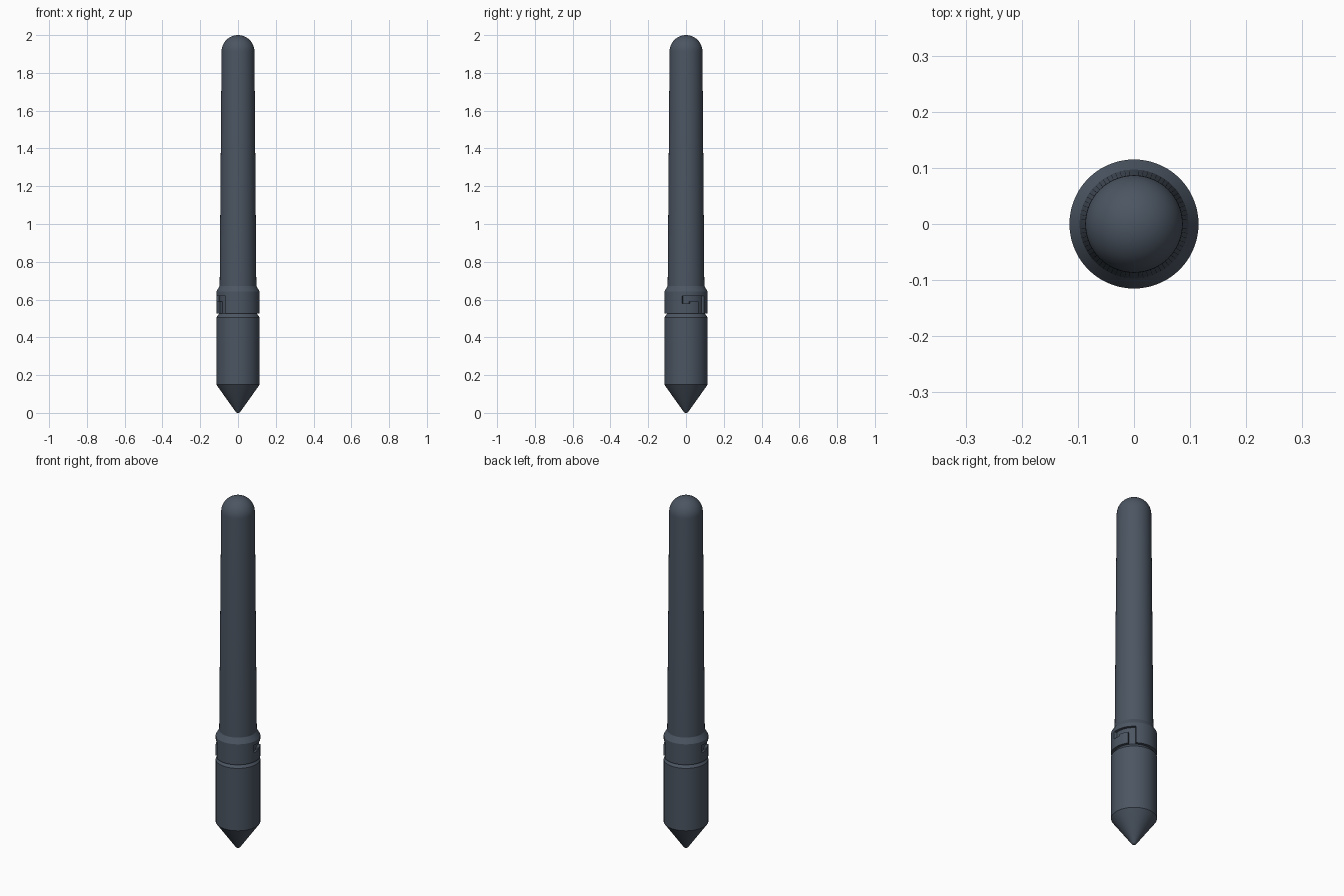
import bpy
import bmesh
from math import sin, cos, pi, radians

cube = bpy.data.objects.get("Cube")
if cube:
    bpy.data.objects.remove(cube, do_unlink=True)

slate = bpy.data.materials.new("dark slate")
slate.use_nodes = True
COLOUR = (0.071, 0.091, 0.122, 1)
slate.diffuse_color = COLOUR
slate.node_tree.nodes["Principled BSDF"].inputs["Base Color"].default_value = COLOUR

STEPS = 72  # columns around the axis, five degrees each


def lathe(name, profile, is_open=lambda angle, z: False, wall=0):
    """Turn a bottom-to-top (radius, z) profile, leaving out the open cells."""
    bm = bmesh.new()
    rings = [[bm.verts.new((r * cos(2 * pi * i / STEPS), r * sin(2 * pi * i / STEPS), z))
              for i in range(STEPS)] for r, z in profile]
    for j, (low, high) in enumerate(zip(rings, rings[1:])):
        mid_z = (profile[j][1] + profile[j + 1][1]) / 2
        for i in range(STEPS):
            if not is_open((i + 0.5) * 360 / STEPS, mid_z):
                k = (i + 1) % STEPS
                bm.faces.new((low[i], low[k], high[k], high[i]))
    bmesh.ops.remove_doubles(bm, verts=bm.verts, dist=1e-5)
    bmesh.ops.delete(bm, geom=[v for v in bm.verts if not v.link_faces], context='VERTS')
    mesh = bpy.data.meshes.new(name)
    bm.to_mesh(mesh)
    bm.free()
    mesh.materials.append(slate)
    obj = bpy.data.objects.new(name, mesh)
    bpy.context.collection.objects.link(obj)
    bpy.ops.object.select_all(action='DESELECT')
    obj.select_set(True)
    bpy.context.view_layer.objects.active = obj
    if wall:
        solid = obj.modifiers.new("wall", 'SOLIDIFY')
        solid.thickness = wall
        solid.offset = -1
        bpy.ops.object.modifier_apply(modifier=solid.name)
    bpy.ops.object.shade_smooth_by_angle(angle=radians(30))
    return obj


def arc(radius, centre_z, start, end, count):
    """Profile points along a rounded end, by elevation in degrees."""
    angles = [radians(start + (end - start) * i / count) for i in range(count + 1)]
    return [(radius * max(cos(a), 0) if abs(cos(a)) > 1e-6 else 0, centre_z + radius * sin(a))
            for a in angles]


# Pointed lower body, with a chamfered shoulder and the spigot inside the collar
lathe("pointed_body", arc(0.016, 0.016, -90, -38, 6)
      + [(0.115, 0.15), (0.115, 0.505), (0.1, 0.525), (0.1, 0.65), (0, 0.65)])


# Two opposite bayonet slots: an entry, a sideways run and a deeper seat at its end
def bayonet_slot(angle, z):
    a = (angle + 10) % 180
    entry = 45 < a < 65 and z < 0.62
    run = a < 65 and 0.589 < z < 0.62
    seat = a < 20 and 0.578 < z < 0.62
    return entry or run or seat


lathe("bayonet_collar", [(0.115, 0.525), (0.115, 0.578), (0.115, 0.589), (0.115, 0.62),
                         (0.115, 0.642), (0.097, 0.672)], bayonet_slot, wall=0.016)

# Long tapering shaft with a domed top
lathe("tapered_shaft", [(0, 0.64), (0.097, 0.64), (0.097, 0.672)]
      + arc(0.087, 1.913, 0, 90, 12))
